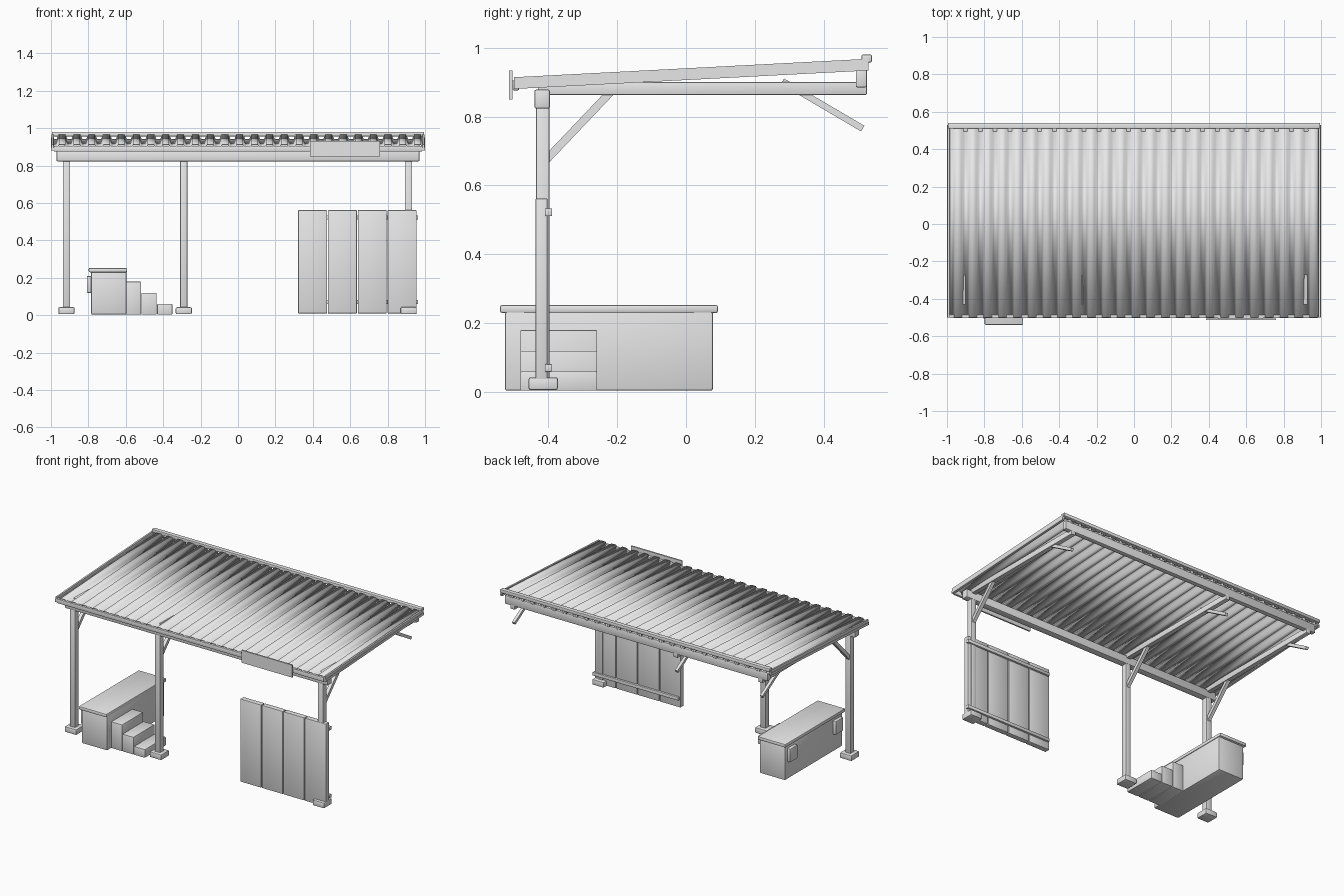
import bpy, bmesh, math
from mathutils import Vector, Matrix

cube = bpy.data.objects.get("Cube")
if cube:
    bpy.data.objects.remove(cube, do_unlink=True)

grey = bpy.data.materials.new("plain_grey")
grey.use_nodes = True
grey.diffuse_color = (0.8, 0.8, 0.8, 1)
grey.node_tree.nodes["Principled BSDF"].inputs["Base Color"].default_value = (0.8, 0.8, 0.8, 1)


def finish(name, bm):
    bmesh.ops.recalc_face_normals(bm, faces=bm.faces)
    mesh = bpy.data.meshes.new(name)
    bm.to_mesh(mesh)
    bm.free()
    mesh.materials.append(grey)
    obj = bpy.data.objects.new(name, mesh)
    bpy.context.collection.objects.link(obj)
    return obj


def box(name, x, y, z, bevel=0.0, slope=0.0):
    """Box from three (low, high) ranges; slope raises it along y."""
    bm = bmesh.new()
    bmesh.ops.create_cube(bm, size=1)
    for v in bm.verts:
        v.co = [sum(r) / 2 + c * (r[1] - r[0]) for r, c in zip((x, y, z), v.co)]
        v.co.z += slope * (v.co.y - y[0])
    if bevel:
        bmesh.ops.bevel(bm, geom=bm.edges[:], offset=bevel, segments=2,
                        profile=0.5, affect='EDGES')
    return finish(name, bm)


def strut(name, x, start, end, width):
    """Square bar between two (y, z) points in a side plane."""
    a, b = Vector((x, *start)), Vector((x, *end))
    bm = bmesh.new()
    bmesh.ops.create_cube(bm, size=1)
    turn = Matrix.Rotation(math.atan2(b.z - a.z, b.y - a.y), 4, 'X')
    size = Matrix.Diagonal((width, (b - a).length, width, 1))
    bm.transform(Matrix.Translation((a + b) / 2) @ turn @ size)
    return finish(name, bm)


SLOPE = 0.052
FRONT, BACK = -0.5, 0.53

# Corrugated roof sheet: trapezoid ribs swept along the slope
ribs = 25
pitch = 1.98 / ribs
profile = []
for i in range(ribs):
    x0 = -0.99 + i * pitch
    profile += [(x0, 0), (x0 + 0.02, 0), (x0 + 0.032, 0.026), (x0 + 0.067, 0.026)]
profile.append((0.99, 0))
bm = bmesh.new()
rows = [[bm.verts.new((x, y, 0.888 + h + SLOPE * (y - FRONT))) for x, h in profile]
        for y in (FRONT, BACK)]
for i in range(len(profile) - 1):
    bm.faces.new((rows[0][i], rows[0][i + 1], rows[1][i + 1], rows[1][i]))
sheet = finish("roof_sheet", bm)
solid = sheet.modifiers.new("thickness", 'SOLIDIFY')
solid.thickness = 0.003

# Roof edge trims
for side, name in ((-1, "right"), (1, "left")):
    edge = sorted((side * 0.984, side * 1.0))
    box(name + "_roof_trim", edge, (FRONT, BACK), (0.88, 0.896), slope=SLOPE)
    edge = sorted((side * 0.986, side * 0.997))
    box(name + "_roof_cap", edge, (FRONT, BACK), (0.896, 0.914), slope=SLOPE)
box("ridge_cap", (-0.995, 0.995), (0.51, 0.54), (0.957, 0.98), 0.004)
box("front_eave_strip", (-0.985, 0.985), (-0.503, -0.485), (0.876, 0.905), 0.003)

# Main beams
box("front_beam", (-0.97, 0.97), (-0.44, -0.395), (0.823, 0.878), 0.005)
box("back_beam", (-0.97, 0.97), (0.493, 0.525), (0.885, 0.942), 0.004)

# Posts, feet, roof arms and braces
for name, x in (("right", -0.917), ("middle", -0.29), ("left", 0.912)):
    box(name + "_post", (x - 0.019, x + 0.019), (-0.435, -0.397), (0.03, 0.83), 0.003)
    box(name + "_foot", (x - 0.043, x + 0.043), (-0.457, -0.372), (0.006, 0.043), 0.006)
    box(name + "_roof_arm", (x - 0.016, x + 0.016), (-0.43, 0.525), (0.863, 0.9), 0.003)
    strut(name + "_front_brace", x, (-0.41, 0.67), (-0.215, 0.875), 0.023)
    strut(name + "_back_brace", x, (0.28, 0.902), (0.513, 0.765), 0.019)

# Blank sign board on the eave
box("sign_board", (0.384, 0.76), (-0.514, -0.504), (0.85, 0.933))
box("sign_bracket", (0.45, 0.69), (-0.506, -0.49), (0.88, 0.905))

# Board screen with two rails
for i in range(4):
    x = 0.322 + i * 0.1595
    box(f"screen_board_{i + 1}", (x, x + 0.154), (-0.437, -0.402), (0.01, 0.562), 0.003)
for name, z in (("lower", 0.07), ("upper", 0.522)):
    box(name + "_screen_rail", (0.33, 0.963), (-0.41, -0.389), (z - 0.011, z + 0.011), 0.002)

# Chest with lid and side handles
box("chest_body", (-0.785, -0.597), (-0.526, 0.078), (0.004, 0.235), 0.006)
box("chest_lid", (-0.798, -0.593), (-0.54, 0.093), (0.23, 0.253), 0.006)
for name, y in (("front", -0.465), ("back", 0.015)):
    box(name + "_chest_handle", (-0.808, -0.783), (y - 0.04, y + 0.04), (0.12, 0.21), 0.005)

# Steps beside the chest
for i, top in enumerate((0.18, 0.12, 0.06)):
    x = -0.6 + i * 0.084
    box(f"step_{i + 1}", (x, x + 0.081), (-0.481, -0.258), (0.004, top), 0.003)

# Smooth rounded edges, keep corners crisp
for obj in bpy.context.collection.objects:
    if obj.type == 'MESH' and grey.name in obj.data.materials:
        bpy.ops.object.select_all(action='DESELECT')
        obj.select_set(True)
        bpy.context.view_layer.objects.active = obj
        bpy.ops.object.shade_smooth_by_angle(angle=math.radians(40))
